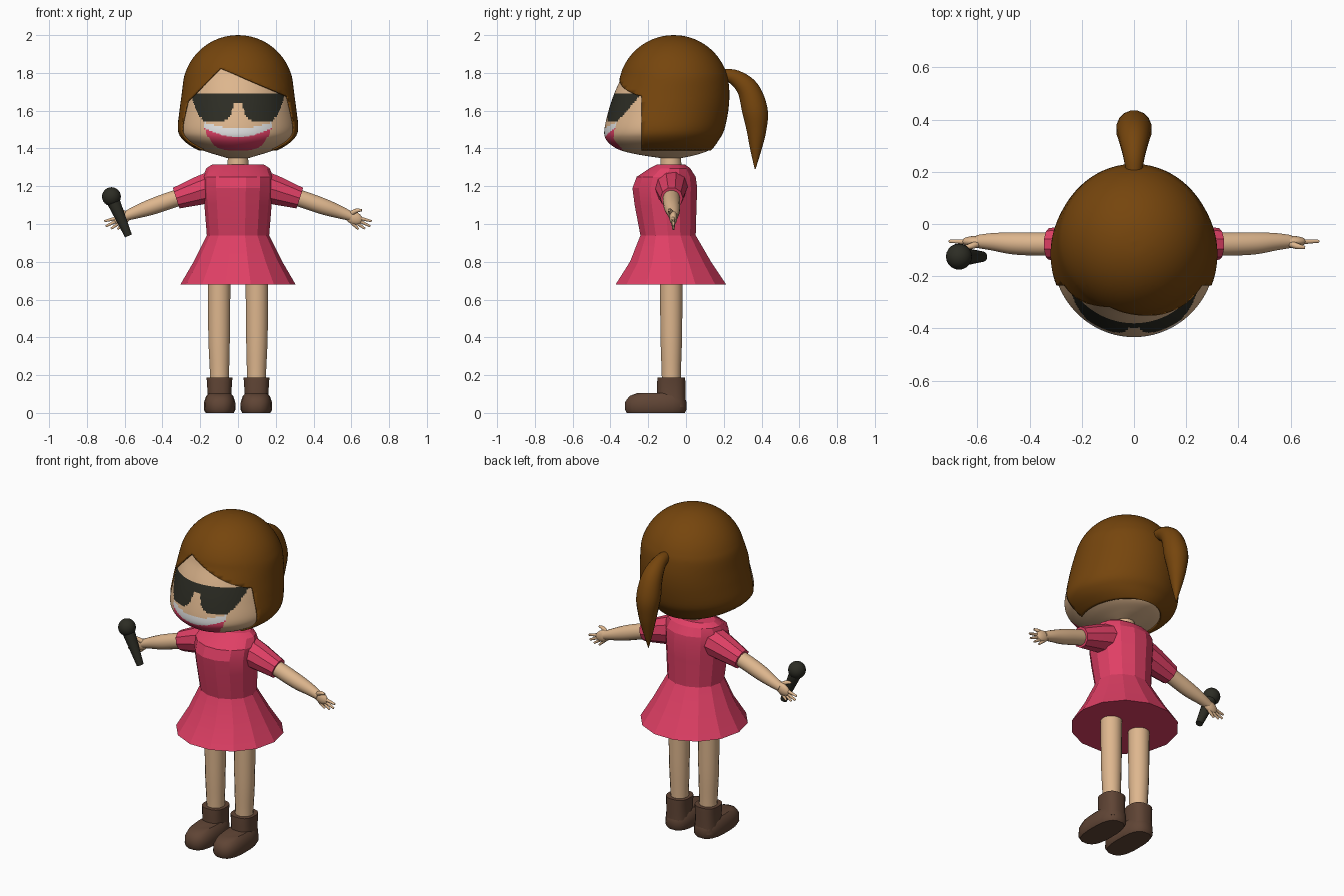
import bpy, bmesh, math
from mathutils import Vector

cube = bpy.data.objects.get("Cube")
if cube:
    bpy.data.objects.remove(cube, do_unlink=True)


def material(name, rgb):
    m = bpy.data.materials.new(name)
    m.use_nodes = True
    m.diffuse_color = (*rgb, 1)
    bsdf = m.node_tree.nodes["Principled BSDF"]
    bsdf.inputs["Base Color"].default_value = (*rgb, 1)
    bsdf.inputs["Roughness"].default_value = 0.8
    return m


SKIN = material("skin", (0.73, 0.47, 0.27))
HAIR = material("hair brown", (0.18, 0.06, 0.004))
PINK = material("pink", (0.74, 0.05, 0.13))
SHOE = material("shoe brown", (0.115, 0.058, 0.035))
DARK = material("charcoal", (0.026, 0.026, 0.018))
WHITE = material("teeth white", (0.75, 0.75, 0.75))


def spline(pts, steps):
    """Smooth curve through tuples of any length."""
    out = []
    for i in range(len(pts) - 1):
        a, b = pts[max(i - 1, 0)], pts[i]
        c, d = pts[i + 1], pts[min(i + 2, len(pts) - 1)]
        for k in range(steps):
            t = k / steps
            out.append([q + 0.5 * t * (r - p + t * (2*p - 5*q + 4*r - s + t * (3*q - p - 3*r + s)))
                        for p, q, r, s in zip(a, b, c, d)])
    return out + [list(pts[-1])]


def skin_rings(rings):
    """Join rings of points into a closed bmesh."""
    bm = bmesh.new()
    rows = [[bm.verts.new(p) for p in ring] for ring in rings]
    n = len(rows[0])
    for lo, hi in zip(rows, rows[1:]):
        for i in range(n):
            j = (i + 1) % n
            bm.faces.new((lo[i], lo[j], hi[j], hi[i]))
    bm.faces.new(rows[0])
    bm.faces.new(rows[-1])
    bmesh.ops.recalc_face_normals(bm, faces=bm.faces)
    return bm


def finish(name, bm, mats, angle=40):
    mesh = bpy.data.meshes.new(name)
    bm.to_mesh(mesh)
    bm.free()
    for m in mats:
        mesh.materials.append(m)
    ob = bpy.data.objects.new(name, mesh)
    bpy.context.collection.objects.link(ob)
    if angle:
        bpy.ops.object.select_all(action="DESELECT")
        ob.select_set(True)
        bpy.context.view_layer.objects.active = ob
        bpy.ops.object.shade_smooth_by_angle(angle=math.radians(angle))
    return ob


def loft(profile, sides, cx=0, power=1):
    """Stack of upright ovals given as (z, centre y, half width, half depth)."""
    def bend(v):
        return math.copysign(abs(v) ** power, v)
    rings = []
    for z, cy, rx, ry in profile:
        angles = [2 * math.pi * (i + 0.5) / sides for i in range(sides)]
        rings.append([(cx + rx * bend(math.sin(a)), cy - ry * bend(math.cos(a)), z) for a in angles])
    return skin_rings(rings)


def tube(name, pts, mat, sides=16, steps=5, angle=60):
    """Round limb along points (x, y, z, radius)."""
    path = spline(pts, steps)
    cs = [Vector(p[:3]) for p in path]
    whole = (cs[-1] - cs[0]).normalized()
    ref = Vector((1, 0, 0)) if abs(whole.x) < 0.5 else Vector((0, 1, 0))
    rings = []
    for i, c in enumerate(cs):
        t = (cs[min(i + 1, len(cs) - 1)] - cs[max(i - 1, 0)]).normalized()
        u = t.cross(ref).normalized()
        v = t.cross(u)
        r = max(path[i][3], 0.001)
        angles = [2 * math.pi * (k + 0.5) / sides for k in range(sides)]
        rings.append([c + r * (math.cos(a) * u + math.sin(a) * v) for a in angles])
    return finish(name, skin_rings(rings), [mat], angle)


def ball(name, loc, size, mat, tilt=0):
    bm = bmesh.new()
    bmesh.ops.create_uvsphere(bm, u_segments=20, v_segments=12, radius=1)
    ob = finish(name, bm, [mat], 60)
    ob.location, ob.scale, ob.rotation_euler = loc, size, (0, tilt, 0)
    return ob


# Head: dome on top, bulging face, chin tucked in below (z, front y, back y, half width)
dome = []
for k in range(9):
    a = math.radians(89.5 - k * 9.5)
    r = 0.287 * math.cos(a)
    dome.append((1.705 + 0.287 * math.sin(a), -0.065, r, r))
lower = [(1.69, -0.38, 0.222, 0.29), (1.6, -0.41, 0.216, 0.302), (1.5, -0.432, 0.195, 0.311),
         (1.45, -0.425, 0.168, 0.285), (1.41, -0.385, 0.14, 0.23), (1.385, -0.33, 0.11, 0.175),
         (1.365, -0.24, 0.05, 0.11), (1.35, -0.14, -0.02, 0.06)]
head_profile = dome + [(z, (f + b) / 2, w, (b - f) / 2) for z, f, b, w in lower]

LENS = [(0, 1.69), (0, 1.64), (0.02, 1.64), (0.04, 1.575), (0.075, 1.54), (0.175, 1.54),
        (0.212, 1.575), (0.235, 1.64), (0.247, 1.69)]


def in_lens(x, z):
    inside = False
    for (x1, z1), (x2, z2) in zip(LENS, LENS[1:] + LENS[:1]):
        if (z1 > z) != (z2 > z) and x < x1 + (z - z1) * (x2 - x1) / (z2 - z1):
            inside = not inside
    return inside


def face_colour(p):
    """0 skin, 1 sunglasses, 2 teeth, 3 lips."""
    if p.y > -0.15:
        return 0
    if in_lens(abs(p.x), p.z):
        return 1
    u = abs(p.x) / 0.178
    if u < 1 and p.z > 1.39 + 0.115 * u ** 4:
        if p.z < 1.46 + 0.05 * u * u:
            return 3
        if p.z < 1.507 + 0.032 * u * u:
            return 2
    return 0


bm = loft(spline(head_profile, 9), 200)
for f in bm.faces:
    f.material_index = face_colour(f.calc_center_median())
finish("head", bm, [SKIN, DARK, WHITE, PINK], 60)

# Hair: a thin shell over the head, cut along the parting, sides and nape
bm = loft(spline(head_profile, 4), 72)
bm.normal_update()
for v, n in [(v, v.normal.copy()) for v in bm.verts]:
    v.co += n * 0.008
PART = Vector((-0.093, 0, 1.825))
cuts = [((0, -0.235, 0), (0, 1, 0)), ((0, 0, 1.39), (0, 0, 1)),
        (PART, (0.42, 0, 1)), (PART, (-1, 0, 1))]
for co, no in cuts:
    bmesh.ops.bisect_plane(bm, geom=bm.verts[:] + bm.edges[:] + bm.faces[:], plane_co=co, plane_no=no)


def is_hair(p):
    slope = 0.42 if p.x > PART.x else 1.0
    fringe = p.z > PART.z - slope * abs(p.x - PART.x)
    return p.z > 1.39 and (p.y > -0.235 or fringe)


bald = [f for f in bm.faces if not is_hair(f.calc_center_median())]
bmesh.ops.delete(bm, geom=bald, context="FACES")
hair = finish("hair", bm, [HAIR], 60)
shell = hair.modifiers.new("thickness", "SOLIDIFY")
shell.thickness, shell.offset = 0.008, -1

tube("ponytail", [(0, 0.19, 1.79, 0.03), (0, 0.26, 1.775, 0.042), (0, 0.33, 1.71, 0.06),
                  (0, 0.365, 1.6, 0.069), (0, 0.373, 1.5, 0.054), (0, 0.37, 1.4, 0.032),
                  (0, 0.366, 1.29, 0.002)], HAIR)
tube("neck", [(0, -0.08, 1.28, 0.058), (0, -0.08, 1.37, 0.054)], SKIN)

# Dress: faceted skirt and bodice
dress = [(0.68, -0.08, 0.305, 0.3), (0.8, -0.082, 0.235, 0.22), (0.94, -0.095, 0.165, 0.15),
         (1.1, -0.108, 0.178, 0.168), (1.19, -0.112, 0.186, 0.176), (1.25, -0.105, 0.186, 0.16),
         (1.295, -0.085, 0.168, 0.11), (1.316, -0.08, 0.135, 0.075)]
finish("dress", loft(dress, 14), [PINK], 20)

# Paired parts
shoe_foot = [(0, -0.16, 0.075, 0.155), (0.018, -0.16, 0.085, 0.165), (0.06, -0.16, 0.083, 0.163),
             (0.09, -0.155, 0.072, 0.145), (0.105, -0.14, 0.058, 0.12)]
shoe_cuff = [(0.03, -0.076, 0.07, 0.078), (0.1, -0.078, 0.064, 0.076),
             (0.16, -0.078, 0.067, 0.076), (0.187, -0.078, 0.07, 0.074)]
finger_tips = [(0.708, 1.015), (0.7, 0.988), (0.672, 0.975), (0.638, 0.972)]
for s, side in ((1, "left"), (-1, "right")):
    tube(side + "_sleeve", [(s * 0.12, -0.08, 1.2, 0.09), (s * 0.2, -0.078, 1.178, 0.08),
                            (s * 0.327, -0.076, 1.137, 0.06)], PINK, 10, 1, 20)
    tube(side + "_arm", [(s * 0.25, -0.077, 1.16, 0.044), (s * 0.36, -0.077, 1.125, 0.045),
                         (s * 0.46, -0.074, 1.09, 0.043), (s * 0.54, -0.068, 1.062, 0.034),
                         (s * 0.6, -0.067, 1.04, 0.025)], SKIN)
    ball(side + "_palm", (s * 0.612, -0.067, 1.033), (0.05, 0.021, 0.034), SKIN, s * 0.4)
    for i, (x, z) in enumerate(finger_tips):
        base = (s * (0.638 - 0.012 * i), -0.068, 1.032 - 0.008 * i, 0.011)
        tube(f"{side}_finger_{i + 1}", [base, (s * x, -0.066, z, 0.006)], SKIN, 8, 2)
    tube(side + "_thumb", [(s * 0.59, -0.072, 1.05, 0.014), (s * 0.625, -0.085, 1.07, 0.012),
                           (s * 0.655, -0.09, 1.073, 0.006)], SKIN, 8, 3)
    tube(side + "_leg", [(s * 0.098, -0.078, 0.12, 0.05), (s * 0.098, -0.078, 0.22, 0.052),
                         (s * 0.1, -0.078, 0.4, 0.058), (s * 0.1, -0.078, 0.7, 0.061)], SKIN)
    finish(side + "_shoe", loft(shoe_foot, 20, s * 0.097, 0.75), [SHOE], 35)
    finish(side + "_shoe_cuff", loft(shoe_cuff, 16, s * 0.098, 0.75), [SHOE], 35)

# Microphone in the right hand
ball("microphone_head", (-0.67, -0.125, 1.145), (0.05, 0.05, 0.05), DARK)
tube("microphone_handle", [(-0.66, -0.125, 1.12, 0.036), (-0.58, -0.125, 0.937, 0.02)], DARK, 16, 1)
